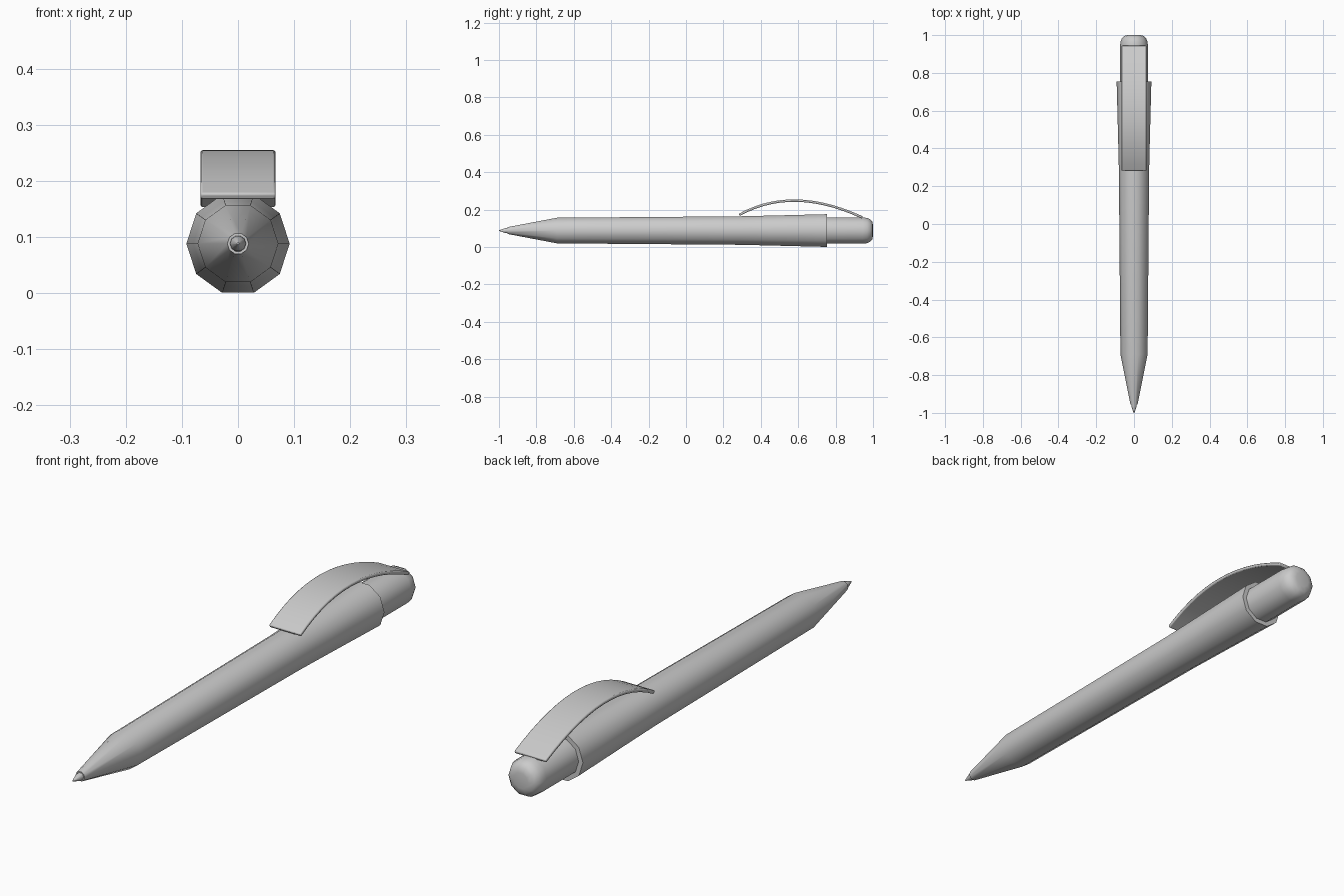
import bpy, bmesh
from math import radians, sin, cos, pi
from mathutils import Vector

cube = bpy.data.objects.get("Cube")
if cube:
    bpy.data.objects.remove(cube, do_unlink=True)

AXIS_Z = 0.088
SIDES = 10

grey = bpy.data.materials.new("plain grey")
grey.use_nodes = True
colour = (0.6, 0.6, 0.6, 1)
grey.diffuse_color = colour
grey.node_tree.nodes["Principled BSDF"].inputs["Base Color"].default_value = colour


def finish(name, bm, angle=42):
    bmesh.ops.recalc_face_normals(bm, faces=bm.faces)
    mesh = bpy.data.meshes.new(name)
    bm.to_mesh(mesh)
    bm.free()
    obj = bpy.data.objects.new(name, mesh)
    bpy.context.collection.objects.link(obj)
    mesh.materials.append(grey)
    bpy.ops.object.select_all(action="DESELECT")
    obj.select_set(True)
    bpy.context.view_layer.objects.active = obj
    bpy.ops.object.shade_smooth_by_angle(angle=radians(angle))
    return obj


def lathe(name, profile):
    """Ten-sided solid along y from (y, radius) pairs, capped at both ends."""
    bm = bmesh.new()
    rings = []
    for y, r in profile:
        rings.append([bm.verts.new((r * cos(2 * pi * i / SIDES), y,
                                    AXIS_Z + r * sin(2 * pi * i / SIDES)))
                      for i in range(SIDES)])
    for a, b in zip(rings, rings[1:]):
        for i in range(SIDES):
            j = (i + 1) % SIDES
            bm.faces.new((a[i], a[j], b[j], b[i]))
    bm.faces.new(rings[0])
    bm.faces.new(rings[-1])
    return finish(name, bm)


# Tapered barrel with a conical nose
lathe("barrel", [(-0.955, 0.019), (-0.69, 0.072), (0.28, 0.08),
                 (0.45, 0.084), (0.755, 0.092)])

# Writing point
lathe("writing_point", [(-0.94, 0.015), (-0.965, 0.014), (-1.0, 0.002)])

# Push button with a rounded end
lathe("push_button", [(0.70, 0.074), (0.945, 0.074), (0.968, 0.071),
                      (0.985, 0.063), (0.996, 0.05), (1.0, 0.03)])

# Arched pocket clip: a strip swept along a quadratic arc
HALF_WIDTH, THICKNESS, STEPS = 0.067, 0.013, 14
start, peak, end = Vector((0.288, 0.166)), Vector((0.57, 0.324)), Vector((0.94, 0.152))
bm = bmesh.new()
sections = []
for i in range(STEPS + 1):
    t = i / STEPS
    point = start * (1 - t) ** 2 + peak * 2 * t * (1 - t) + end * t ** 2
    slope = ((peak - start) * (1 - t) + (end - peak) * t).normalized()
    out = point + Vector((-slope.y, slope.x)) * THICKNESS
    sections.append([bm.verts.new((x, p.x, p.y)) for x, p in
                     ((-HALF_WIDTH, point), (HALF_WIDTH, point),
                      (HALF_WIDTH, out), (-HALF_WIDTH, out))])
for a, b in zip(sections, sections[1:]):
    for i in range(4):
        j = (i + 1) % 4
        bm.faces.new((a[i], a[j], b[j], b[i]))
bm.faces.new(sections[0])
bm.faces.new(sections[-1])
clip = finish("pocket_clip", bm)

# Soften the clip's edges
bevel = clip.modifiers.new("rounded_edges", "BEVEL")
bevel.width = 0.004
bevel.segments = 2
bevel.limit_method = "ANGLE"
bevel.angle_limit = radians(40)
